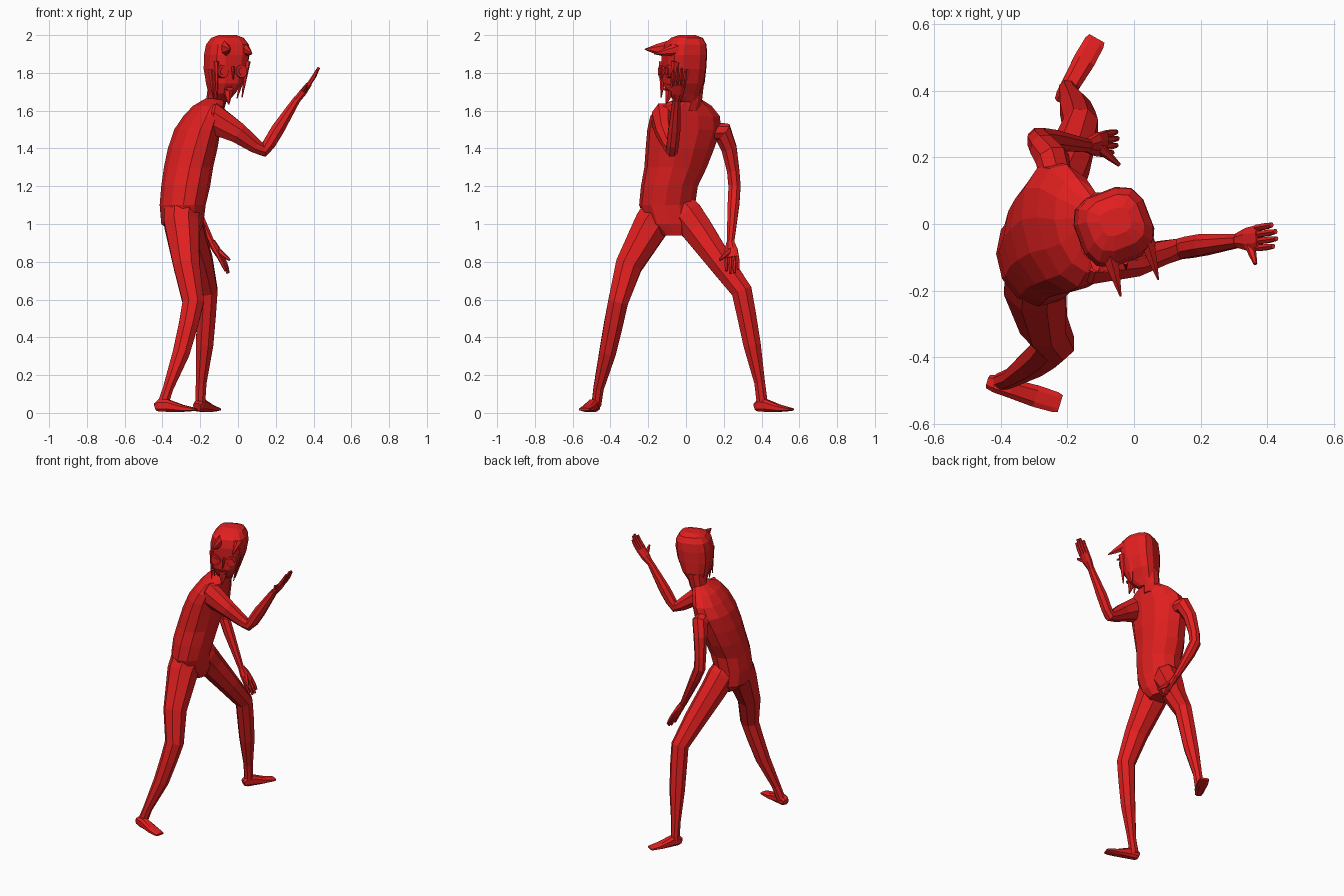
import bpy, bmesh, math
from mathutils import Vector as V

red = bpy.data.materials.new("red")
red.diffuse_color = (0.76, 0.014, 0.014, 1)


def loft(name, rings, across, sides=8, flat=False, square=1.0, grow=1.0):
    """Closed flat-faced tube through rings (x, y, z, half across, half other)."""
    bm = bmesh.new()
    pts = [V(r[:3]) for r in rings]
    loops = []
    for i, r in enumerate(rings):
        if flat:
            t = V((0, 0, 1))
        else:
            a = (pts[i] - pts[max(i - 1, 0)]).normalized()
            b = (pts[min(i + 1, len(pts) - 1)] - pts[i]).normalized()
            t = (a + b).normalized()
        s = V(across)
        s = (s - t * s.dot(t)).normalized()
        o = t.cross(s)
        ring = []
        for k in range(sides):
            an = 2 * math.pi * (k + 0.5) / sides
            c, d = math.cos(an), math.sin(an)
            c = math.copysign(abs(c) ** square, c) * grow
            d = math.copysign(abs(d) ** square, d) * grow
            ring.append(bm.verts.new(pts[i] + s * c * r[3] + o * d * r[4]))
        loops.append(ring)
    for p, q in zip(loops, loops[1:]):
        for k in range(sides):
            n = (k + 1) % sides
            bm.faces.new((p[k], p[n], q[n], q[k]))
    bm.faces.new(loops[0][::-1])
    bm.faces.new(loops[-1])
    bmesh.ops.recalc_face_normals(bm, faces=bm.faces)
    me = bpy.data.meshes.new(name)
    bm.to_mesh(me)
    bm.free()
    me.materials.append(red)
    ob = bpy.data.objects.new(name, me)
    bpy.context.collection.objects.link(ob)
    return ob


def spike(name, base, tip, across, ra, rb, bend=0.0, sides=6):
    b, t = V(base), V(tip)
    m = b.lerp(t, 0.5) + V((0, 0, bend))
    return loft(name, [(*b, ra, rb), (*m, ra * .6, rb * .6), (*t, .003, .003)], across, sides)


# torso with pelvis, chest and sloping shoulders
loft("torso", [
    (-.27, -.06, .94, .07, .06), (-.295, -.08, 1.0, .13, .11),
    (-.293, -.10, 1.1, .15, .12), (-.277, -.088, 1.2, .152, .128),
    (-.262, -.055, 1.3, .168, .128), (-.24, -.032, 1.4, .185, .128),
    (-.215, -.01, 1.5, .20, .118), (-.185, -.005, 1.57, .19, .10),
    (-.155, -.005, 1.625, .145, .08), (-.12, .015, 1.665, .06, .05)],
    (-.24, 1, 0), 12, flat=True)

# legs
loft("right_leg", [
    (-.29, -.09, 1.16, .06, .06), (-.297, -.135, 1.07, .10, .095),
    (-.298, -.18, 1.0, .096, .094), (-.272, -.303, .78, .072, .071),
    (-.237, -.36, .585, .054, .058), (-.262, -.384, .47, .051, .052),
    (-.30, -.415, .32, .045, .046), (-.37, -.463, .13, .028, .028),
    (-.40, -.475, .04, .026, .03)], (0, 1, 0), grow=1.06)
loft("left_leg", [
    (-.285, -.07, 1.15, .055, .06), (-.275, .0, 1.05, .085, .09),
    (-.255, .06, .97, .078, .083), (-.20, .18, .8, .068, .066),
    (-.16, .295, .645, .053, .056), (-.167, .32, .52, .051, .052),
    (-.177, .35, .36, .047, .047), (-.195, .39, .16, .029, .029),
    (-.20, .405, .04, .026, .03)], (1, 0, 0), grow=1.06)


def foot(name, heel, toe):
    h, t = V(heel), V(toe)
    d = t - h
    prof = [(0, .030, .022, .022), (.1, .038, .028, .034), (.3, .038, .03, .034),
            (.65, .024, .035, .02), (.93, .019, .033, .010), (1, .018, .028, .007)]
    loft(name, [(h.x + d.x * f, h.y + d.y * f, z, w, e) for f, z, w, e in prof],
         (-d.y, d.x, 0), 8, square=.7)


foot("right_foot", (-.435, -.475), (-.222, -.54))
foot("left_foot", (-.218, .37), (-.112, .558))

# arms
loft("right_arm", [
    (-.21, -.08, 1.52, .05, .06), (-.12, -.122, 1.555, .062, .085),
    (0, -.112, 1.482, .047, .056), (.09, -.085, 1.415, .036, .04),
    (.137, -.075, 1.392, .032, .037), (.165, -.07, 1.425, .033, .035),
    (.21, -.062, 1.50, .033, .036), (.315, -.05, 1.665, .021, .02)], (0, 1, 0), grow=1.05)
loft("left_arm", [
    (-.23, .10, 1.50, .045, .05), (-.245, .195, 1.485, .055, .048),
    (-.27, .228, 1.40, .042, .042), (-.285, .25, 1.28, .034, .036),
    (-.285, .257, 1.20, .033, .036), (-.245, .252, 1.11, .032, .033),
    (-.14, .235, .90, .02, .018)], (0, 1, 0), grow=1.05)


def hand(name, wrist, tip, across, thumb, arch):
    """Flat palm, four fingers and a thumb."""
    w, t, a = V(wrist), V(tip), V(across).normalized()
    p = w.lerp(t, .52) + V(arch)
    m = w.lerp(t, .25) + V(arch) * .6
    loft(name + "_palm", [(*w, .022, .02), (*m, .037, .021), (*p, .042, .015)], a, 8)
    for i, short in enumerate((.08, .0, .02, .12)):
        off = a * (i - 1.5) * .0205
        e = t.lerp(w, short) + off * 1.05
        q = p.lerp(e, .5) + V(arch) * .3
        loft(f"{name}_finger_{i + 1}", [(*(p.lerp(w, .1) + off), .0105, .012),
             (*(q + off * .5), .0105, .011), (*e, .008, .007)], a, 6)
    q = m.lerp(V(thumb), .6)
    loft(name + "_thumb", [(*m, .02, .018), (*q, .013, .012), (*thumb, .007, .006)],
         (0, 0, 1), 6)


hand("right_hand", (.31, -.05, 1.655), (.428, -.033, 1.828), (0, 1, 0),
     (.365, -.12, 1.74), (.006, 0, -.004))
hand("left_hand", (-.14, .236, .905), (-.05, .247, .738), (.25, 1, 0),
     (-.045, .178, .81), (.004, 0, .002))

# head turned towards front and slightly right
F, S = V((.36, -.933, 0)), V((.933, .36, 0))


def hp(u, v, z):
    """Point in the head frame: u sideways, v forward."""
    c = V((-.058 - (1.9 - z) * .1, -.012, z))
    return c + S * u + F * v


def hring(u, v, z, a, b):
    return (*hp(u, v, z), a, b)


loft("head", [
    hring(-.01, -.03, 1.645, .045, .05), hring(-.005, -.005, 1.69, .062, .085),
    hring(0, .0, 1.745, .088, .107), hring(0, -.002, 1.82, .108, .111),
    hring(0, -.003, 1.895, .114, .114), hring(0, -.008, 1.95, .107, .107),
    hring(0, -.017, 1.985, .082, .08), hring(0, -.02, 2.0, .045, .04)],
    S, 12, flat=True, square=.66)
loft("neck", [(-.135, .015, 1.60, .06, .06), (-.115, .03, 1.65, .057, .054),
              (-.1, .03, 1.74, .068, .058)], (0, 1, 0), 10, flat=True)

# two pointed tufts over the forehead
spike("left_tuft", hp(.075, .06, 1.925), (.073, -.168, 1.90), S, .026, .036)
spike("right_tuft", hp(-.045, .07, 1.925), (-.04, -.218, 1.925), S, .028, .046)

# face: eye rims, eyeballs, nose, mouth, beard and hair locks
for side, u in (("right", -.055), ("left", .05)):
    for part, r, v in (("eye_rim", .034, .114), ("eye", .02, .119)):
        # cylinders facing forward
        a, b = hp(u, .09, 1.808), hp(u, v, 1.808)
        loft(f"{side}_{part}", [(*a, r, r * 1.1), (*b, r * .9, r)], S, 12)
spike("nose", hp(0, .105, 1.83), hp(0, .132, 1.765), S, .01, .014)
loft("mouth", [hring(-.005, .08, 1.715, .028, .012), hring(-.005, .108, 1.715, .022, .009)], S, 8)
spike("beard", hp(-.005, .075, 1.72), hp(0, .10, 1.632), S, .032, .028)
for side, u in (("right", -.095), ("left", .095)):
    spike(f"{side}_front_lock", hp(u * .95, .08, 1.86), hp(u * .75, .10, 1.67), S, .014, .026)
    spike(f"{side}_side_lock", hp(u * 1.02, .03, 1.82), hp(u * .7, .04, 1.665), F, .035, .014)
